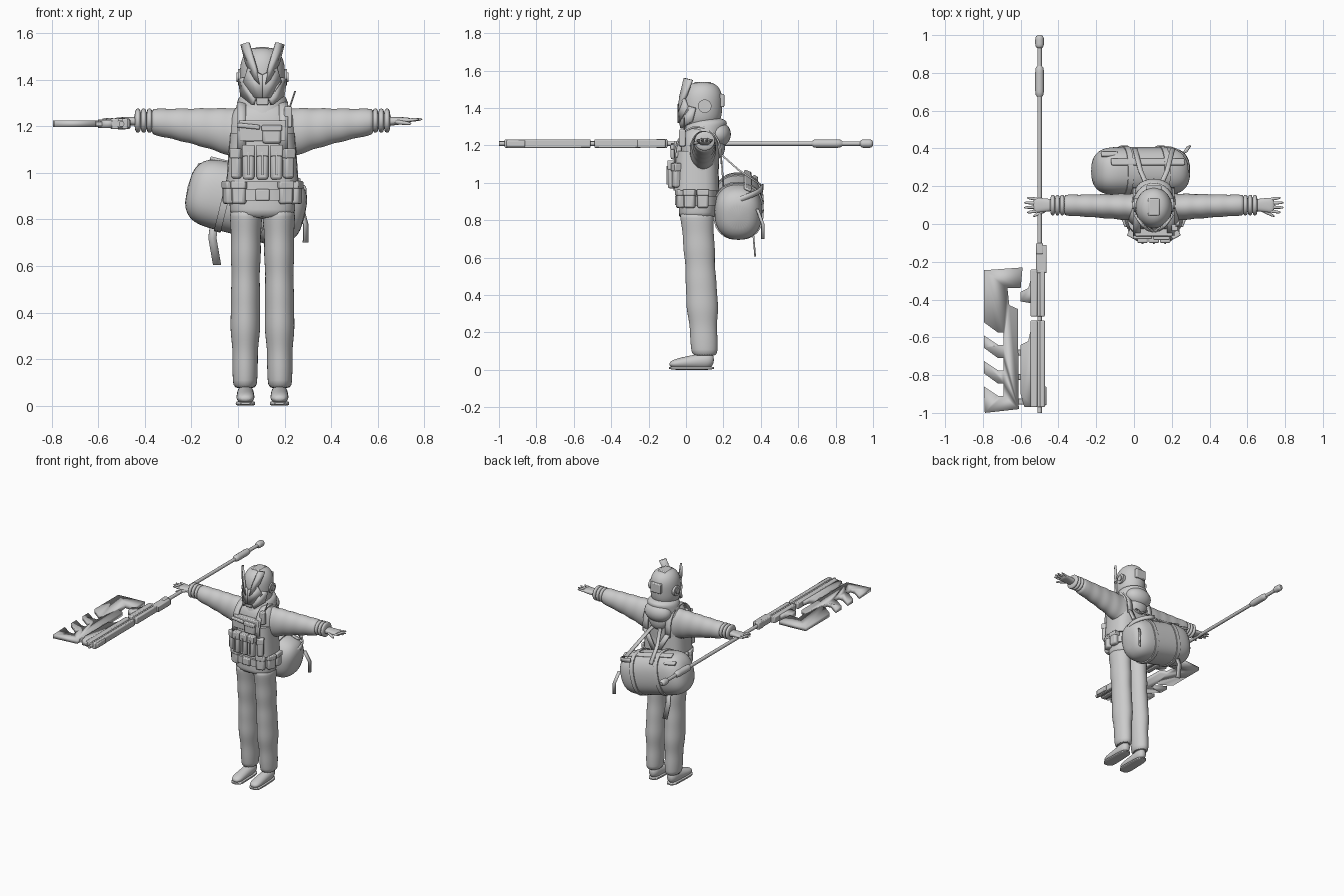
import bpy, bmesh, math
from mathutils import Vector, Matrix

if "Cube" in bpy.data.objects:
    bpy.data.objects.remove(bpy.data.objects["Cube"], do_unlink=True)

MID = .105                      # centre line of the figure
SIDES = (("right", -1), ("left", 1))
POLE_X, POLE_Z = -.5, 1.21      # line of the polearm

grey = bpy.data.materials.new("plain_grey")
grey.use_nodes = True
grey.diffuse_color = (.6, .6, .6, 1)
for node in grey.node_tree.nodes:
    if node.type == "BSDF_PRINCIPLED":
        node.inputs["Base Color"].default_value = grey.diffuse_color


def finish(name, bm, angle=35, **modifiers):
    bmesh.ops.recalc_face_normals(bm, faces=bm.faces)
    mesh = bpy.data.meshes.new(name)
    bm.to_mesh(mesh)
    bm.free()
    mesh.materials.append(grey)
    ob = bpy.data.objects.new(name, mesh)
    bpy.context.collection.objects.link(ob)
    if "solid" in modifiers:
        mod = ob.modifiers.new("thickness", "SOLIDIFY")
        mod.thickness, mod.offset = modifiers["solid"], 0
    if "bevel" in modifiers:
        mod = ob.modifiers.new("rounding", "BEVEL")
        mod.width, mod.segments = modifiers["bevel"], 2
    if modifiers.get("smooth"):
        mod = ob.modifiers.new("smoothing", "SUBSURF")
        mod.levels = mod.render_levels = 1
    bpy.ops.object.select_all(action="DESELECT")
    ob.select_set(True)
    bpy.context.view_layer.objects.active = ob
    bpy.ops.object.shade_smooth_by_angle(angle=math.radians(angle))
    return ob


# Scale rules along the length of a tube, from t = 0 to t = 1
def straight(t):
    return 1

def dome(sharpness):
    return lambda t: math.sqrt(1 - .8 * abs(2 * t - 1) ** sharpness)

def shoulder(t):
    return math.sqrt(1 - .7 * t ** 10)

def creased(t):
    return 1 + .025 * math.sin(t * 30)

def kneed(t):
    return creased(t) + .12 * math.exp(-(8 * t - 5) ** 2)


def tube(name, start, end, size, end_size=None, shape=straight, ease=1,
         steps=12, sides=24, power=2, smooth=True):
    """Sweep an oval along the main axis; ease bends the taper and the drift."""
    start, end = Vector(start), Vector(end)
    size, end_size = Vector(size), Vector(end_size or size)
    span = [abs(v) for v in end - start]
    axis = span.index(max(span))
    across = [i for i in range(3) if i != axis]
    bend = lambda v: math.copysign(abs(v) ** (2 / power), v)
    bm = bmesh.new()
    rings = []
    for step in range(steps + 1):
        t = step / steps
        centre = start.lerp(end, t ** ease)
        centre[axis] = start.lerp(end, t)[axis]
        radius = size.lerp(end_size, t ** ease) * shape(t)
        ring = []
        for i in range(sides):
            turn = math.tau * i / sides
            point = centre.copy()
            point[across[0]] += radius.x * bend(math.cos(turn))
            point[across[1]] += radius.y * bend(math.sin(turn))
            ring.append(bm.verts.new(point))
        rings.append(ring)
    for low, high in zip(rings, rings[1:]):
        for i in range(sides):
            bm.faces.new((low[i - 1], low[i], high[i], high[i - 1]))
    bm.faces.new(rings[0])
    bm.faces.new(rings[-1])
    return finish(name, bm, angle=75 if smooth else 35, smooth=smooth)


def box(name, centre, size, turn=0, axis="Z", bevel=.006):
    bm = bmesh.new()
    bmesh.ops.create_cube(bm, size=1, matrix=Matrix.Translation(centre)
                          @ Matrix.Rotation(turn, 4, axis) @ Matrix.Diagonal((*size, 1)))
    return finish(name, bm, bevel=bevel)


def pouch(name, centre, size, turn=0):
    x, y, z = centre
    wide, deep, tall = size
    box(name, centre, size, turn, bevel=.012)
    box(name + "_flap", (x, y, z + tall / 3), (wide * 1.1, deep * 1.1, tall / 3), turn)


def blob(name, centre, radii):
    bm = bmesh.new()
    bmesh.ops.create_uvsphere(bm, u_segments=24, v_segments=14, radius=1,
                              matrix=Matrix.Translation(centre) @ Matrix.Diagonal((*radii, 1)))
    return finish(name, bm, angle=60)


def ribbon(name, points, width):
    half = Vector(width) / 2
    bm = bmesh.new()
    rows = [(bm.verts.new(Vector(p) - half), bm.verts.new(Vector(p) + half)) for p in points]
    for (a, b), (c, d) in zip(rows, rows[1:]):
        bm.faces.new((a, b, d, c))
    return finish(name, bm, angle=60, solid=.009)


def mask_sheet(name, side, outline):
    """Sheet wrapped on the curved front of the helmet, outlined by (offset, height)."""
    bm = bmesh.new()
    bm.faces.new([bm.verts.new((MID + side * d, 9 * d * d - .04, z)) for d, z in outline])
    return finish(name, bm, solid=.014)


def plate(name, outline, thickness):
    bm = bmesh.new()
    bm.faces.new([bm.verts.new((x, y, POLE_Z)) for x, y in outline])
    return finish(name, bm, solid=thickness)


def half_turn(steps=12):
    return [math.pi * i / steps for i in range(steps + 1)]


# Jacket, collar and lowered hood
tube("jacket", (MID, .06, .8), (MID, .08, 1.31), (.14, .1), (.155, .11), shoulder, power=2.5)
tube("collar", (MID, .08, 1.2), (MID, .12, 1.35), (.13, .11), (.1, .11), dome(6))
blob("hood", (MID, .17, 1.26), (.1, .07, .07))
blob("hood_tail", (MID, .17, 1.2), (.07, .04, .07))

# Limbs
for side, s in SIDES:
    x = lambda d: MID + s * d
    tube(side + "_trouser_leg", (x(.07), .055, .85), (x(.075), .1, .07), (.07, .09), (.052, .07),
         kneed, ease=.8, steps=20)
    tube(side + "_sole", (x(.073), -.09, .01), (x(.073), .15, .01), (.044, .01), (.036, .01),
         dome(6), power=4, smooth=False)
    tube(side + "_shoe", (x(.073), -.09, .03), (x(.073), .15, .055), (.04, .022), (.036, .05), dome(6))
    tube(side + "_sleeve", (x(.07), .085, 1.15), (x(.48), .1, 1.22), (.08, .13), (.055, .055),
         creased, ease=.6, steps=20)
    for i in range(3):
        start = .47 + i * .025
        tube(f"{side}_cuff_fold_{i}", (x(start), .1, 1.224), (x(start + .03), .1, 1.224),
             (.055, .052), shape=dome(4), steps=6)
    # Flat open hand with spread fingers
    tube(side + "_palm", (x(.52), .1, 1.22), (x(.64), .1, 1.225), (.03, .022), (.042, .012), dome(8), power=2.5)
    for i in range(4):
        spread = i - 1.5
        y = .1 + spread * .02
        tube(f"{side}_finger_{i}", (x(.61), y, 1.224), (x(.69 - spread ** 2 * .008), y + spread * .006, 1.23),
             (.01, .009), (.007, .006), dome(8), sides=10, steps=6)
    tube(side + "_thumb", (x(.56), .08, 1.22), (x(.64), .04, 1.21), (.013, .012), (.008, .007),
         dome(8), sides=10, steps=6)

# Belt with its pouches
tube("belt", (MID, .06, .88), (MID, .06, .93), (.153, .112), power=2.5, smooth=False)
box("belt_buckle", (MID, -.05, .905), (.06, .02, .05))
for side, s in SIDES:
    for i, (d, y, turn) in enumerate(((.1, -.03, .3), (.145, .02, 1.2), (.15, .09, 1.6))):
        pouch(f"{side}_belt_pouch_{i}", (MID + s * d, y, .915), (.06, .04, .1), s * turn)

# Chest rig
tube("vest", (MID, .055, .96), (MID, .055, 1.17), (.155, .123), (.14, .115), power=3, smooth=False)
for i in range(3):
    x = MID + (i - 1) * .06
    pouch(f"magazine_pouch_{i}", (x, -.075, 1.045), (.05, .045, .15))
    box(f"magazine_pull_tab_{i}", (x, -.1, 1.04), (.01, .01, .1), bevel=.002)
for side, s in SIDES:
    pouch(side + "_outer_pouch", (MID + s * .11, -.05, 1.04), (.045, .045, .13), s * .5)
box("chest_panel", (MID, -.045, 1.18), (.2, .04, .09))
pouch("chest_pocket", (MID + .04, -.065, 1.165), (.08, .035, .08))
box("chest_tool", (MID - .06, -.07, 1.2), (.1, .02, .02), .1, "Y")
box("radio", (MID + .11, -.02, 1.24), (.035, .035, .09))
tube("radio_antenna", (MID + .11, -.01, 1.26), (MID + .14, -.01, 1.35), (.004, .004), sides=8, smooth=False)

# Shoulder harness and the tethers holding the bag
for side, s in SIDES:
    x = lambda d: MID + s * d
    ribbon(side + "_shoulder_strap", [(x(.09), .065 - .125 * math.cos(u), 1.1 + .2 * abs(math.sin(u)) ** .7)
                                      for u in half_turn()], (.04, 0, 0))
    ribbon(side + "_back_strap", [(x(.09), .19, 1.12), (x(.01), .2, .98)], (.04, 0, 0))
    ribbon(side + "_bag_tether", [(x(.03), .19, 1.15), (x(.07), .28, 1.07), (x(.1), .4, .99)], (.025, 0, 0))

# Helmet
tube("helmet", (MID, .08, 1.28), (MID, .09, 1.54), (.098, .11), shape=dome(3))
box("helmet_crest", (MID, .09, 1.53), (.06, .09, .02))
box("helmet_rear_plate", (MID, .19, 1.44), (.08, .03, .07))
box("chin_filter", (MID, -.015, 1.31), (.05, .03, .04))
for side, s in SIDES:
    x = lambda d: MID + s * d
    mask_sheet(side + "_visor", s, [(0, 1.42), (.06, 1.45), (.08, 1.39), (.03, 1.32), (0, 1.32)])
    mask_sheet(side + "_cheek_guard", s, [(.08, 1.41), (.1, 1.4), (.09, 1.33), (.04, 1.29), (.03, 1.32)])
    mask_sheet(side + "_horn", s, [(.01, 1.38), (.03, 1.4), (.07, 1.47), (.09, 1.55), (.06, 1.56), (.03, 1.46)])
    tube(side + "_ear_disc", (x(.08), .1, 1.41), (x(.105), .1, 1.41), (.036, .036), smooth=False)
    tube(side + "_ear_cap", (x(.1), .1, 1.41), (x(.112), .1, 1.41), (.02, .02), smooth=False)

# Duffel bag slung across the lower back, higher on its right end
bag = [tube("duffel_bag", (-.265, 0, 0), (.255, 0, 0), (.13, .15), shape=dome(6), steps=20, power=2.4),
       box("bag_zip_flap", (0, .05, .14), (.4, .04, .015), -.4, "X"),
       box("bag_end_handle", (-.2, .09, .1), (.09, .03, .02), -.6, "X")]
for i, x in enumerate((-.11, .09)):
    bag.append(tube(f"bag_band_{i}", (x, 0, 0), (x + .03, 0, 0), (.136, .156), power=2.4, smooth=False))
for ob in bag:
    ob.location, ob.rotation_euler = (.04, .28, .875), (0, .24, 0)
ribbon("hanging_strap", [(-.1, .34, .8), (-.11, .36, .72), (-.09, .37, .605)], (.035, 0, 0))
ribbon("loose_strap", [(.16 + .13 * math.sin(u), .3 + .11 * math.cos(u), .98 - u * .04)
                       for u in half_turn()], (0, 0, .03))
ribbon("strap_end", [(.27, .38, .86), (.29, .41, .78), (.29, .41, .7)], (.02, .01, 0))


# Polearm shaft, held level in the right hand
def on_pole(name, start, end, radius, shape=straight):
    tube(name, (POLE_X, start, POLE_Z), (POLE_X, end, POLE_Z), (radius, radius),
         shape=shape, sides=16, smooth=False)

on_pole("shaft", -1, .96, .012)
on_pole("grip", .67, .84, .023, dome(8))
on_pole("pommel", .93, 1, .023, dome(4))
box("collar_clamp", (-.49, -.185, POLE_Z), (.056, .15, .044))
box("front_clamp", (POLE_X, -.13, POLE_Z), (.036, .06, .05))

# Blade rails with a gap between the two lengths
for i, (y, length) in enumerate(((-.365, .25), (-.74, .46))):
    box(f"outer_rail_{i}", (-.53, y, POLE_Z), (.036, length, .046))
    box(f"inner_rail_{i}", (-.485, y, POLE_Z), (.026, length, .046))
    box(f"rail_core_{i}", (POLE_X, y, POLE_Z), (.05, length, .03))
box("rail_tip", (-.48, -.91, POLE_Z), (.034, .1, .036))
plate("blade_hinge", [(-.54, -.27), (-.56, -.34), (-.6, -.36), (-.6, -.41), (-.54, -.42)], .036)
plate("blade_backing", [(-.54, -.53), (-.56, -.62), (-.6, -.64), (-.6, -.9), (-.58, -.97), (-.53, -.97)], .034)

# Broad blade with hooked notches down its outer edge
outline = [(-.795, -.245), (-.59, -.23), (-.6, -.34), (-.67, -.34), (-.66, -.43), (-.615, -.45),
           (-.61, -.98), (-.79, -1)]
for i in reversed(range(3)):
    y = -.52 - i * .135
    outline += [(-.795, y - .07), (-.72, y - .12), (-.69, y - .12), (-.69, y - .055), (-.72, y - .055), (-.795, y)]
plate("blade", outline, .027)
for i in range(3):
    box(f"blade_bridge_{i}", (-.6, -.68 - i * .13, POLE_Z), (.04, .03, .02), bevel=.002)
